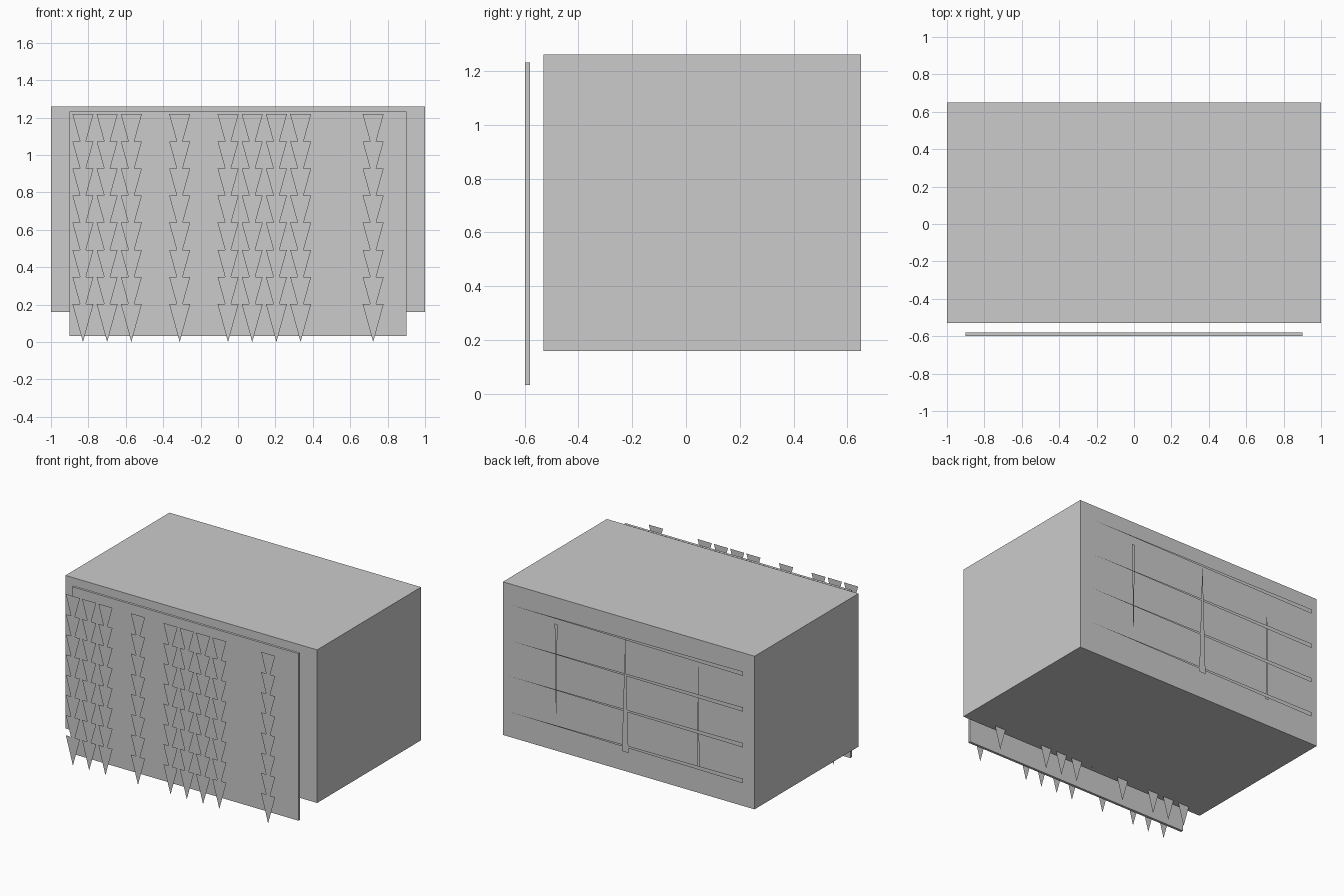
import bpy

if "Cube" in bpy.data.objects:
    bpy.data.objects.remove(bpy.data.objects["Cube"])


def mesh_object(name, verts, faces):
    mesh = bpy.data.meshes.new(name)
    mesh.from_pydata(verts, [], faces)
    mesh.update()
    obj = bpy.data.objects.new(name, mesh)
    bpy.context.collection.objects.link(obj)
    return obj


def box(name, x, y, z):
    bpy.ops.mesh.primitive_cube_add(size=1, location=[(a + b) / 2 for a, b in (x, y, z)])
    obj = bpy.context.object
    obj.name = name
    obj.scale = [b - a for a, b in (x, y, z)]
    bpy.ops.object.transform_apply(location=False, rotation=False, scale=True)


def triangles(name, y, tris, facing):
    # flat triangles in an x-z plane, each given as (base a, base b, tip)
    verts, faces = [], []
    for tri in tris:
        (ax, az), (bx, bz), (cx, cz) = tri
        ccw = (bx - ax) * (cz - az) - (bz - az) * (cx - ax) > 0
        order = tri if ccw == (facing < 0) else tri[::-1]
        n = len(verts)
        verts += [(px, y, pz) for px, pz in order]
        faces.append((n, n + 1, n + 2))
    return mesh_object(name, verts, faces)


# Main block and the thin panel in front of it
box("main_block", (-1, 1), (-0.53, 0.65), (0.16, 1.26))
box("front_panel", (-0.9, 0.9), (-0.598, -0.58), (0.032, 1.232))

# Columns of downward triangles on both sides of the panel
HALF, HEIGHT, STEP = 0.056, 0.203, 0.145
for y, facing, side in ((-0.69, -1, "front"), (-0.488, 1, "inner")):
    for slot in (0, 1, 2, 4, 6, 7, 8, 9, 12):
        x = -0.829 + 0.1293 * slot
        first = 1 if (side == "inner" and slot == 6) else 0
        tris = []
        for row in range(first, 8):
            tip = row * STEP
            top = tip + HEIGHT
            tris.append(((x - HALF, top), (x + HALF, top), (x, tip)))
        triangles(f"{side}_spike_column_{slot}", y, tris, facing)

# Tapered horizontal strips on the back
for i in range(4):
    z = 0.357 + 0.257 * i
    triangles(f"back_strip_{i}", 0.682,
              [((-0.93, z - 0.016), (-0.93, z + 0.016), (0.93, z))], 1)

# Tapered vertical strips on the back: x, half width, base z, tip z, depth
for name, x, w, base, tip, y in (("middle", 0, 0.026, 0.32, 1.14, 0.69),
                                 ("left", -0.565, 0.011, 0.34, 1.08, 0.668),
                                 ("right", 0.565, 0.011, 1.08, 0.34, 0.668)):
    triangles(f"back_upright_{name}", y,
              [((x - w, base), (x + w, base), (x, tip))], 1)
